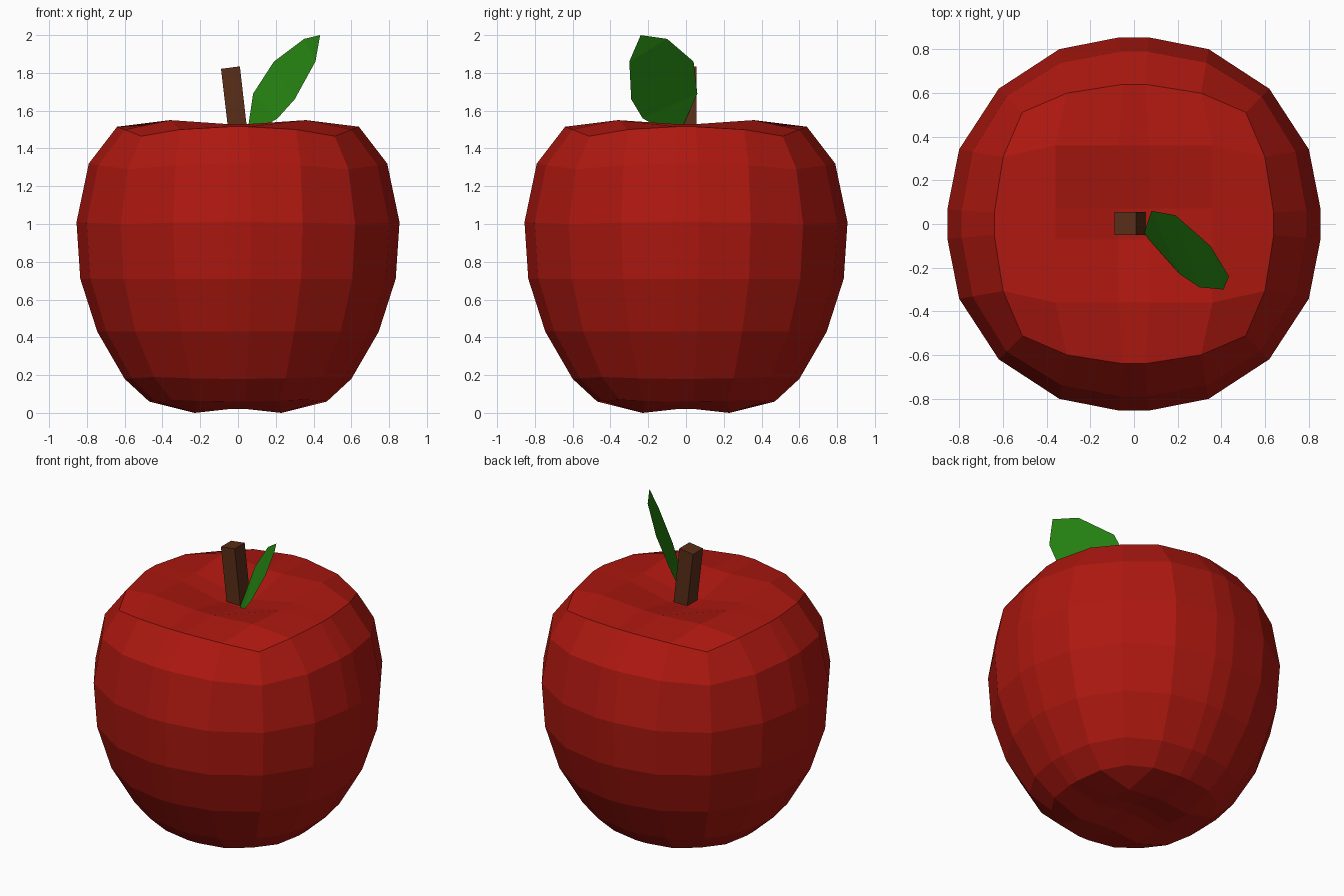
import bpy, bmesh
from mathutils import Vector

if "Cube" in bpy.data.objects:
    bpy.data.objects.remove(bpy.data.objects["Cube"])


def material(name, rgb):
    m = bpy.data.materials.new(name)
    m.diffuse_color = (*rgb, 1)
    m.use_nodes = True
    m.node_tree.nodes["Principled BSDF"].inputs["Base Color"].default_value = m.diffuse_color
    return m


def make_object(name, bm, mat):
    bmesh.ops.recalc_face_normals(bm, faces=bm.faces)
    me = bpy.data.meshes.new(name)
    bm.to_mesh(me)
    bm.free()
    me.materials.append(mat)
    ob = bpy.data.objects.new(name, me)
    bpy.context.collection.objects.link(ob)
    return ob


red = material("apple_red", (0.42, 0.009, 0.005))
brown = material("stem_brown", (0.10, 0.027, 0.009))
green = material("leaf_green", (0.02, 0.24, 0.006))

# Apple body: 20-sided rings, five edges per quarter turn
# (radius, mid height, corner height, corner ratio, shoulder ratio)
RINGS = [
    (0.47, 0.06, 0.07, 0.75, 0.46),
    (0.60, 0.18, 0.19, 0.74, 0.42),
    (0.745, 0.43, 0.43, 0.73, 0.40),
    (0.835, 0.71, 0.71, 0.725, 0.40),
    (0.855, 1.01, 1.00, 0.725, 0.40),
    (0.79, 1.32, 1.29, 0.74, 0.42),
    (0.64, 1.515, 1.465, 0.80, 0.48),
]


def ring(bm, r, z, zc, c, s):
    zs = z + (zc - z) * 0.3
    side = [(c, -c, zc), (0.937, -s, zs), (1, -0.08, z), (1, 0.08, z), (0.937, s, zs)]
    verts = []
    for k in range(4):
        for x, y, h in side:
            for _ in range(k):
                x, y = -y, x
            verts.append(bm.verts.new((x * r, y * r, h)))
    return verts


def cap(bm, rim, a, b, z_corner, z_mid, z_centre):
    # 6 x 6 grid whose border is the rim and whose middle sinks into a dimple
    path = ([(5, j) for j in range(5)] + [(i, 5) for i in range(5, 0, -1)]
            + [(0, j) for j in range(5, 0, -1)] + [(i, 0) for i in range(5)])
    grid = dict(zip(path, rim))
    pos = {1: -a, 2: -b, 3: b, 4: a}
    for i in pos:
        for j in pos:
            outer = (i in (1, 4)) + (j in (1, 4))
            z = (z_centre, z_mid, z_corner)[outer]
            grid[i, j] = bm.verts.new((pos[i], pos[j], z))
    for i in range(5):
        for j in range(5):
            bm.faces.new([grid[i, j], grid[i + 1, j], grid[i + 1, j + 1], grid[i, j + 1]])


bm = bmesh.new()
rings = [ring(bm, *p) for p in RINGS]
for lo, hi in zip(rings, rings[1:]):
    for k in range(20):
        n = (k + 1) % 20
        bm.faces.new([lo[k], lo[n], hi[n], hi[k]])
cap(bm, rings[0], 0.23, 0.05, 0.0, 0.02, 0.05)
cap(bm, rings[-1], 0.36, 0.07, 1.55, 1.53, 1.47)
make_object("apple_body", bm, red)

# Stem: square bar leaning to the left
bm = bmesh.new()
bmesh.ops.create_cube(bm, size=1)
for v in bm.verts:
    top = v.co.z > 0
    x = v.co.x * 0.1 + (-0.04 if top else 0.005)
    z = 1.828 + v.co.x * 0.013 if top else 1.44
    v.co = Vector((x, v.co.y * 0.105 + 0.003, z))
make_object("stem", bm, brown)

# Leaf: single sheet, paired edge points between base and tip
left = [(0.08, 0.06, 1.69), (0.19, 0.04, 1.86), (0.35, -0.10, 1.98)]
right = [(0.21, -0.23, 1.56), (0.30, -0.29, 1.66), (0.41, -0.30, 1.86)]
bm = bmesh.new()
base = bm.verts.new((0.045, -0.045, 1.455))
tip = bm.verts.new((0.435, -0.24, 2.0))
L = [bm.verts.new(p) for p in left]
R = [bm.verts.new(p) for p in right]
bm.faces.new([base, R[0], L[0]])
for k in range(2):
    bm.faces.new([L[k], R[k], R[k + 1], L[k + 1]])
bm.faces.new([L[2], R[2], tip])
make_object("leaf", bm, green)
